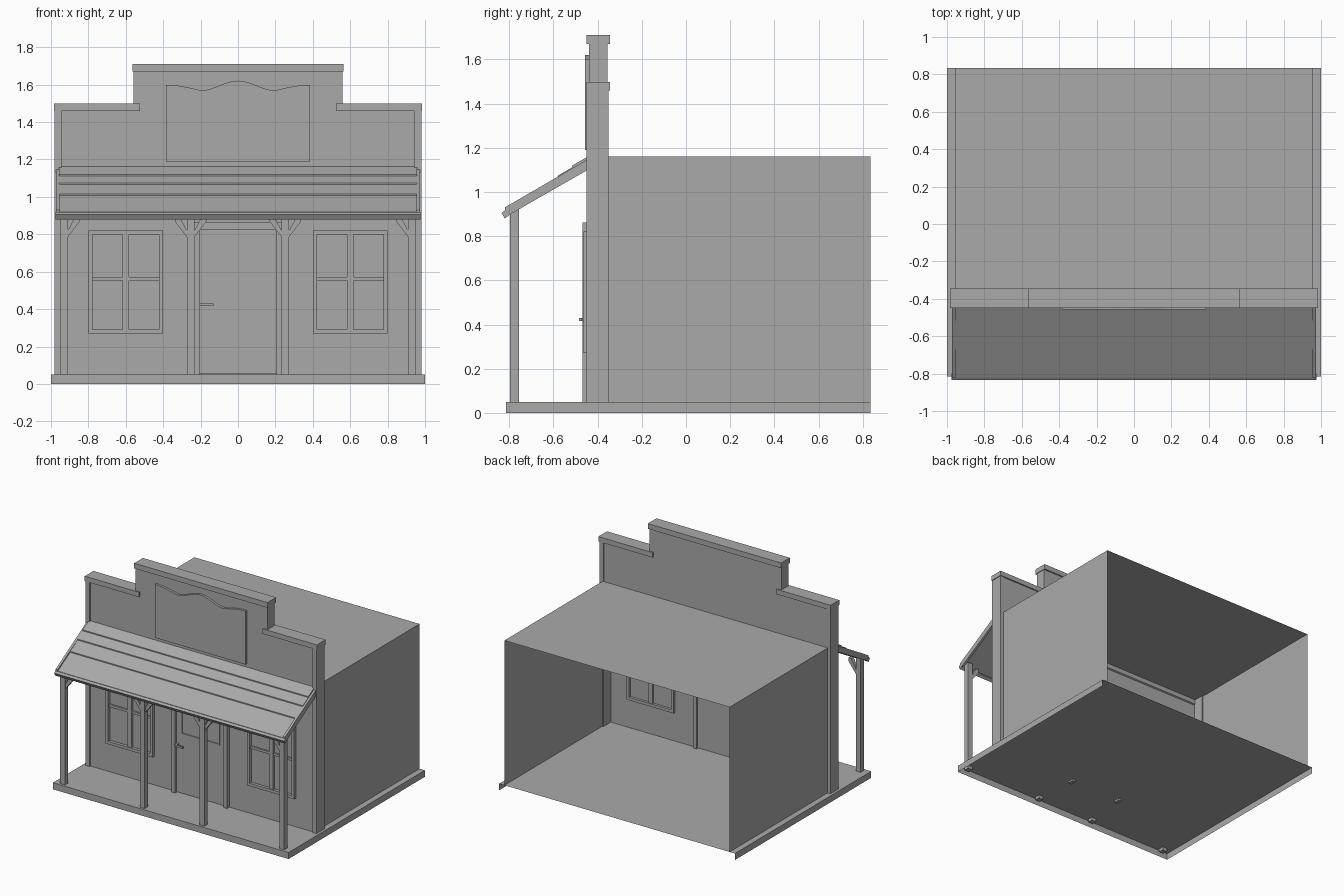
import bpy, bmesh, math

if "Cube" in bpy.data.objects:
    bpy.data.objects.remove(bpy.data.objects["Cube"], do_unlink=True)

GREY = (0.4, 0.4, 0.4, 1)
grey = bpy.data.materials.new("plain grey")
grey.use_nodes = True
grey.diffuse_color = GREY
grey.node_tree.nodes["Principled BSDF"].inputs["Base Color"].default_value = GREY


def finish(name, bm):
    mesh = bpy.data.meshes.new(name)
    bm.to_mesh(mesh)
    bm.free()
    mesh.materials.append(grey)
    bpy.context.collection.objects.link(bpy.data.objects.new(name, mesh))


def prism(name, outline, axis, lo, hi):
    """Extrude an outline along x (outline in y, z) or y (outline in x, z)."""
    bm = bmesh.new()
    place = (lambda p, t: (t, p[0], p[1])) if axis == "x" else (lambda p, t: (p[0], t, p[1]))
    face = bm.faces.new([bm.verts.new(place(p, lo)) for p in outline])
    out = bmesh.ops.extrude_face_region(bm, geom=[face])
    for v in out["geom"]:
        if isinstance(v, bmesh.types.BMVert):
            v.co["xy".index(axis)] = hi
    bmesh.ops.recalc_face_normals(bm, faces=bm.faces)
    finish(name, bm)


def box(name, x, y, z):
    prism(name, [(x[0], z[0]), (x[1], z[0]), (x[1], z[1]), (x[0], z[1])], "y", *y)


def sheet(name, *corners):
    bm = bmesh.new()
    bm.faces.new([bm.verts.new(c) for c in corners])
    finish(name, bm)


def frame(name, x, y, z, w):
    """Four bars around a rectangle."""
    box(name + "_left_bar", (x[0], x[0] + w), y, z)
    box(name + "_right_bar", (x[1] - w, x[1]), y, z)
    box(name + "_bottom_bar", (x[0] + w, x[1] - w), y, (z[0], z[0] + w))
    box(name + "_top_bar", (x[0] + w, x[1] - w), y, (z[1] - w, z[1]))


FLOOR, ROOF, BACK, WALL = 0.05, 1.16, 0.835, -0.44
STEP = -0.815  # front edge of the porch floor

# Floor: thin deck with a rim on the front and sides
sheet("floor", (-1, STEP, FLOOR), (1, STEP, FLOOR), (1, BACK, FLOOR), (-1, BACK, FLOOR))
sheet("floor_front_rim", (-1, STEP, 0), (1, STEP, 0), (1, STEP, FLOOR), (-1, STEP, FLOOR))

# Open-backed building shell
sheet("flat_roof", (-0.955, WALL, ROOF), (0.955, WALL, ROOF), (0.955, BACK, ROOF), (-0.955, BACK, ROOF))
sheet("front_wall", (-0.96, WALL, FLOOR), (0.96, WALL, FLOOR), (0.96, WALL, ROOF), (-0.96, WALL, ROOF))

# Stepped false front and its centre cap
prism("false_front", [(-0.96, ROOF), (0.96, ROOF), (0.96, 1.47), (0.56, 1.47), (0.56, 1.69),
                      (-0.56, 1.69), (-0.56, 1.47), (-0.96, 1.47)], "y", WALL, -0.355)
box("centre_cap", (-0.565, 0.565), (-0.45, -0.345), (1.67, 1.71))

# Sign board with a wavy top
wave = []
for i in range(-16, 17):
    x = 0.385 * i / 16
    if abs(x) < 0.2:
        z = 1.595 + 0.026 * math.cos(math.pi * x / 0.2)
    else:
        z = 1.569 + 0.03 * math.sin((abs(x) - 0.2) / 0.185 * math.pi / 2)
    wave.append((x, z))
prism("sign_board", [(0.385, 1.19), (-0.385, 1.19)] + wave, "y", -0.458, -0.435)

# Porch roof of overlapping boards
rows = [-0.43, -0.515, -0.58, -0.67, -0.82]
top = []
for i in range(4):
    for y in rows[i:i + 2]:
        top.append((y, 1.157 + 0.577 * (y + 0.45) - 0.008 * i))
prism("porch_roof", top + [(-0.82, 0.9), (-0.43, 1.125)], "x", -0.957, 0.957)
prism("porch_roof_front_trim", [(-0.835, 0.905), (-0.815, 0.92), (-0.8, 0.895), (-0.82, 0.88)],
      "x", -0.975, 0.975)

# Parts repeated on both sides
for side, s in (("left", 1), ("right", -1)):
    def span(a, b):
        return tuple(sorted((s * a, s * b)))

    sheet(side + "_floor_rim", (s, STEP, 0), (s, BACK, 0), (s, BACK, FLOOR), (s, STEP, FLOOR))
    sheet(side + "_wall", (s * 0.955, -0.36, FLOOR), (s * 0.955, BACK, FLOOR),
          (s * 0.955, BACK, ROOF), (s * 0.955, -0.36, ROOF))
    box(side + "_corner_pilaster", span(0.945, 0.98), (-0.45, -0.35), (FLOOR, 1.46))
    box(side + "_shoulder_cap", span(0.525, 0.985), (-0.45, -0.345), (1.46, 1.498))
    prism(side + "_porch_barge_board", [(-0.82, 0.93), (-0.445, 1.148), (-0.445, 1.1), (-0.82, 0.885)],
          "x", *span(0.955, 0.973))

    # Porch posts with diagonal braces
    for name, x, directions in (("outer", 0.93, (-1,)), ("inner", 0.253, (-1, 1))):
        box(f"{side}_{name}_post", span(x - 0.02, x + 0.02), (-0.797, -0.757), (0.025, 0.92))
        for d in directions:
            a, b = s * (x + d * 0.02), s * (x + d * 0.085)
            dx = s * d * 0.022
            prism(f"{side}_{name}_post_brace_{'in' if d < 0 else 'out'}",
                  [(a, 0.785), (b, 0.87), (b, 0.9), (b - dx, 0.9), (a, 0.82)], "y", -0.79, -0.764)

    # Four-pane sash windows
    frame(side + "_window", span(0.4, 0.8), (-0.463, -0.42), (0.27, 0.82), 0.022)
    box(side + "_window_upright", span(0.583, 0.617), (-0.456, -0.425), (0.285, 0.805))
    box(side + "_window_crossbar", span(0.415, 0.785), (-0.453, -0.427), (0.553, 0.572))

    box(side + "_door_jamb", span(0.205, 0.235), (-0.468, -0.42), (0.035, 0.862))

# Door with a framed light and lever handle
box("door_header", (-0.205, 0.205), (-0.468, -0.42), (0.825, 0.862))
box("door", (-0.205, 0.205), (-0.45, -0.435), (0.055, 0.825))
frame("door_light", (-0.165, 0.163), (-0.457, -0.43), (0.51, 0.73), 0.008)
box("door_handle", (-0.205, -0.13), (-0.485, -0.474), (0.416, 0.43))
box("door_handle_stem", (-0.2, -0.186), (-0.476, -0.445), (0.416, 0.43))
